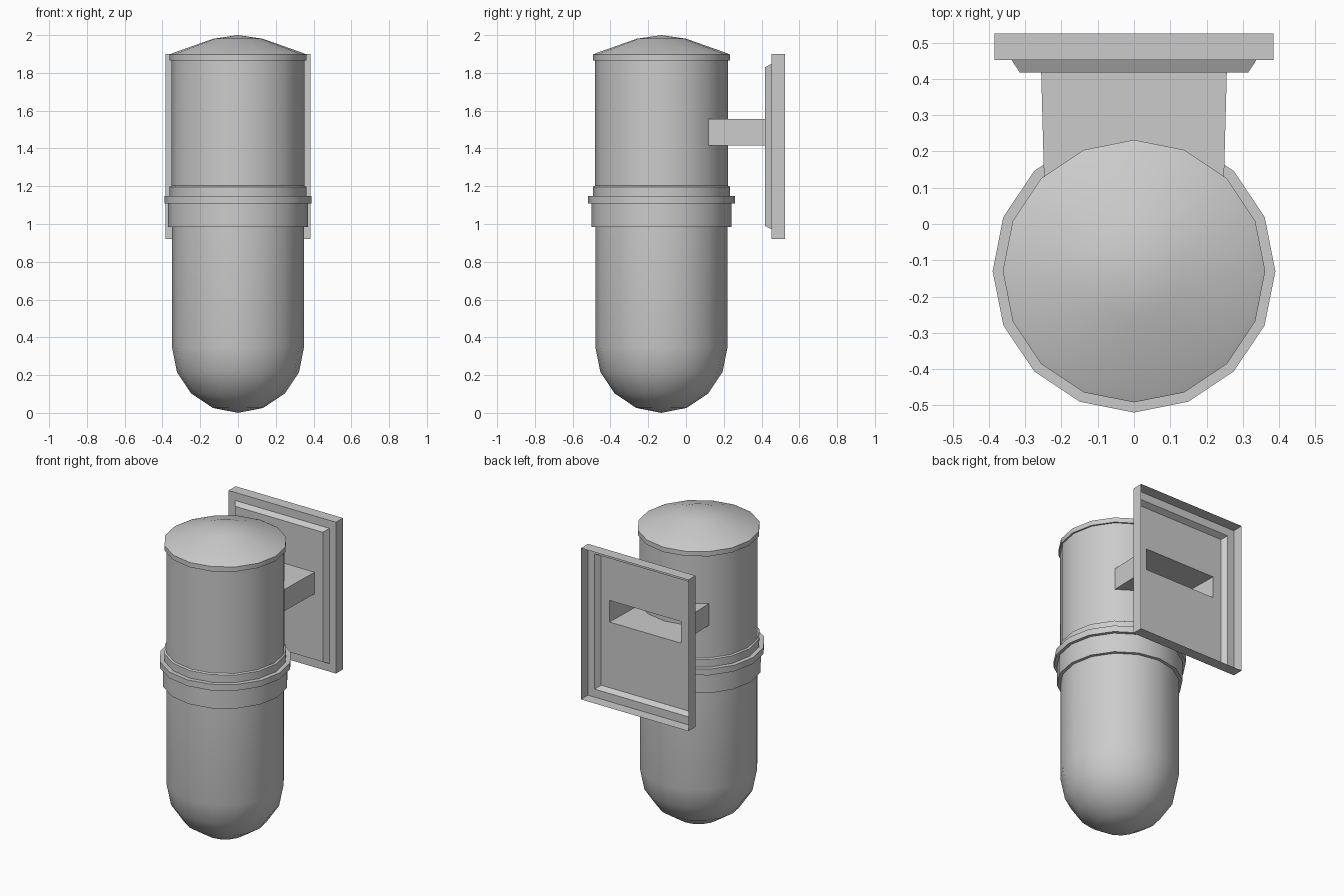
import bpy, math

if "Cube" in bpy.data.objects:
    bpy.data.objects.remove(bpy.data.objects["Cube"])

SIDES = 16
CY = -0.13  # lamp axis in y


def make(name, verts, faces):
    me = bpy.data.meshes.new(name)
    me.from_pydata(verts, [], faces)
    me.update()
    ob = bpy.data.objects.new(name, me)
    bpy.context.collection.objects.link(ob)
    bpy.ops.object.select_all(action='DESELECT')
    ob.select_set(True)
    bpy.context.view_layer.objects.active = ob
    bpy.ops.object.shade_smooth_by_angle(angle=math.radians(30))
    return ob


def lathe(name, profile):
    """Spin (radius, z) points, listed bottom to top, around the lamp axis."""
    verts, rings, faces = [], [], []
    for r, z in profile:
        n = 1 if r == 0 else SIDES
        rings.append([len(verts) + i for i in range(n)])
        for i in range(n):
            a = 2 * math.pi * i / SIDES
            verts.append((r * math.cos(a), CY + r * math.sin(a), z))
    for lo, hi in zip(rings, rings[1:]):
        for i in range(SIDES):
            j = (i + 1) % SIDES
            if len(lo) == 1:
                faces.append((lo[0], hi[j], hi[i]))
            elif len(hi) == 1:
                faces.append((lo[i], lo[j], hi[0]))
            else:
                faces.append((lo[i], lo[j], hi[j], hi[i]))
    return make(name, verts, faces)


def rect_shell(name, loops):
    """Join rectangles (half width, y, z low, z high), listed back to front."""
    verts, faces = [], []
    for w, y, z0, z1 in loops:
        verts += [(-w, y, z0), (w, y, z0), (w, y, z1), (-w, y, z1)]
    for k in range(len(loops) - 1):
        for i in range(4):
            a, b = 4 * k + i, 4 * k + (i + 1) % 4
            faces.append((a, a + 4, b + 4, b))
    return make(name, verts, faces)


# Glass shade with a round bottom in four steps
R = 0.35
dome = [(R * math.sin(k * math.pi / 8), R * (1 - math.cos(k * math.pi / 8)))
        for k in range(5)]
lathe("glass_shade", dome + [(R, 1.0)])

# Collar with flange
lathe("collar", [(0.345, 0.983), (0.37, 0.983), (0.37, 1.108), (0.39, 1.108),
                 (0.39, 1.148), (0.362, 1.148), (0.362, 1.197), (0.348, 1.205)])

# Upper housing
lathe("housing", [(0.352, 1.19), (0.352, 1.87)])

# Lid with lip and shallow dome
lathe("lid", [(0.345, 1.866), (0.362, 1.866), (0.362, 1.897), (0.345, 1.905),
              (0.13, 1.981), (0, 2.0)])

# Wall plate: open-backed shell, stepped front, slot for the arm
rect_shell("wall_plate", [(0.385, 0.525, 0.92, 1.90), (0.385, 0.453, 0.92, 1.90),
                          (0.338, 0.453, 0.972, 1.848), (0.315, 0.418, 0.99, 1.83),
                          (0.256, 0.418, 1.415, 1.555)])

# Hollow arm between plate and housing
rect_shell("arm", [(0.256, 0.418, 1.415, 1.555), (0.248, 0.12, 1.415, 1.555)])
